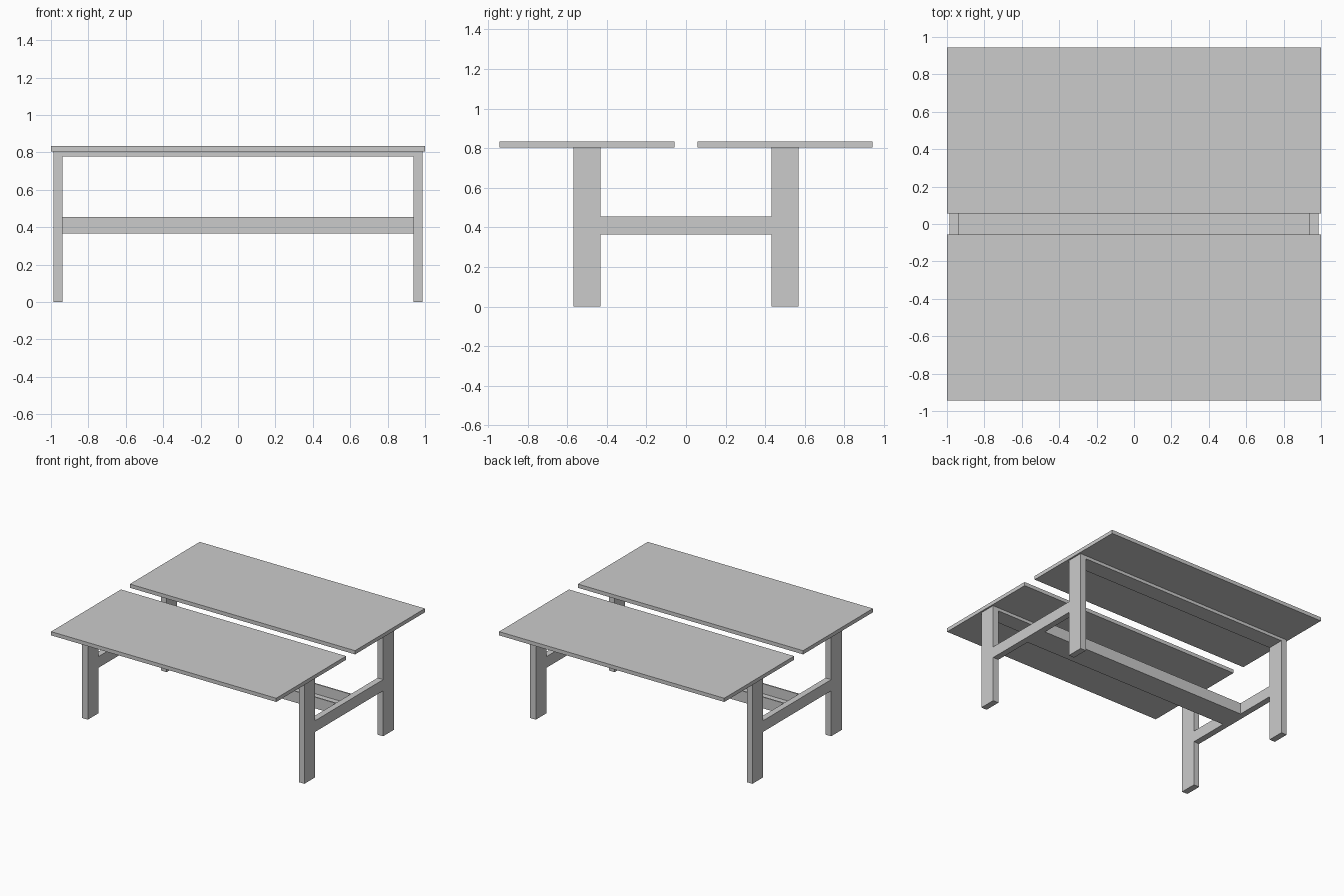
import bpy

if "Cube" in bpy.data.objects:
    bpy.data.objects.remove(bpy.data.objects["Cube"])


def box(name, x, y, z):
    """Axis-aligned box from (min, max) ranges."""
    bpy.ops.mesh.primitive_cube_add(
        size=1, location=[(a + b) / 2 for a, b in (x, y, z)])
    ob = bpy.context.object
    ob.name = name
    ob.scale = [b - a for a, b in (x, y, z)]
    bpy.ops.object.transform_apply(location=False, rotation=False, scale=True)
    return ob


def span(s, a, b):
    """Range a..b mirrored to the side given by sign s."""
    return tuple(sorted((s * a, s * b)))


LEG_IN, LEG_OUT = 0.937, 0.987   # leg thickness along x
LEG_Y = (0.432, 0.567)           # leg width along y
UNDER, TOP = 0.804, 0.834        # desktop underside and upper face
BEAM_Z = (0.365, 0.455)

for sy, row in ((-1, "front"), (1, "back")):
    # desktop and the flat rail under it
    box(row + "_desktop", (-1, 1), span(sy, 0.057, 0.943), (UNDER, TOP))
    box(row + "_under_rail", (-LEG_IN, LEG_IN), span(sy, *LEG_Y), (0.779, UNDER))
    # legs
    for sx, side in ((-1, "left"), (1, "right")):
        box(f"{row}_{side}_leg", span(sx, LEG_IN, LEG_OUT), span(sy, *LEG_Y), (0, UNDER))

# crossbeams joining the legs at each end
for sx, side in ((-1, "left"), (1, "right")):
    box(side + "_crossbeam", span(sx, LEG_IN, LEG_OUT), (-LEG_Y[0], LEG_Y[0]), BEAM_Z)

# open cable tray running between the crossbeams
W, T = 0.10, 0.01
profile = [(-W, BEAM_Z[1]), (-W, BEAM_Z[0]), (W, BEAM_Z[0]), (W, BEAM_Z[1]),
           (W - T, BEAM_Z[1]), (W - T, BEAM_Z[0] + T),
           (T - W, BEAM_Z[0] + T), (T - W, BEAM_Z[1])]
n = len(profile)
verts = [(x, y, z) for x in (-LEG_IN, LEG_IN) for y, z in profile]
faces = [(i, i + n, (i + 1) % n + n, (i + 1) % n) for i in range(n)]
faces += [tuple(range(n)), tuple(reversed(range(n, 2 * n)))]
mesh = bpy.data.meshes.new("cable_tray")
mesh.from_pydata(verts, [], faces)
tray = bpy.data.objects.new("cable_tray", mesh)
bpy.context.collection.objects.link(tray)

# consistent outward normals on the tray
bpy.ops.object.select_all(action='DESELECT')
tray.select_set(True)
bpy.context.view_layer.objects.active = tray
bpy.ops.object.mode_set(mode='EDIT')
bpy.ops.mesh.select_all(action='SELECT')
bpy.ops.mesh.normals_make_consistent(inside=False)
bpy.ops.object.mode_set(mode='OBJECT')
